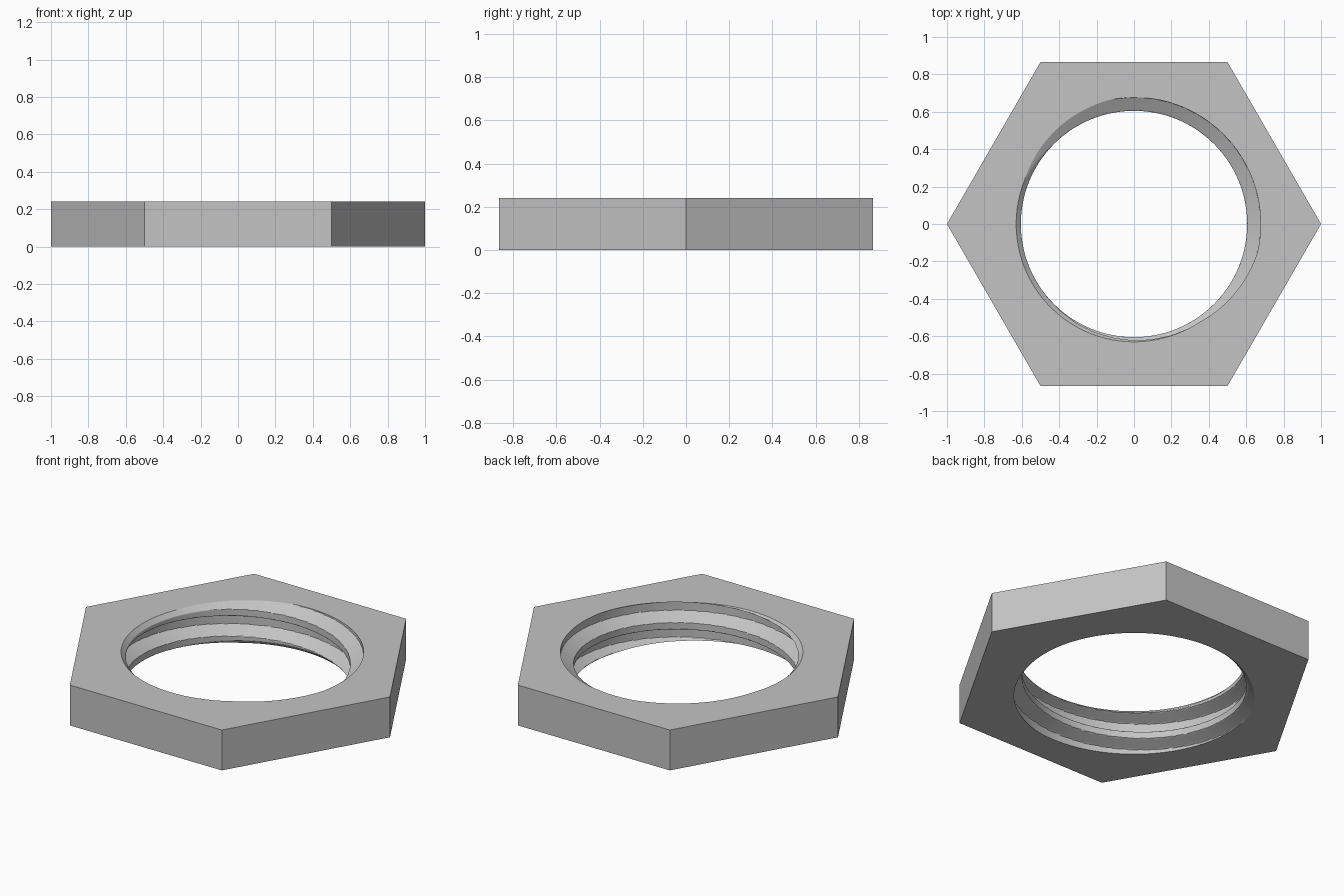
import bpy
import bmesh
import math

cube = bpy.data.objects.get("Cube")
if cube:
    bpy.data.objects.remove(cube, do_unlink=True)

HEIGHT = 0.24
APOTHEM = math.sqrt(3) / 2
CREST, ROOT = 0.605, 0.677
PITCH = 0.16
CHAMFER = 0.63
SEGMENTS, ROWS = 180, 80

steel = bpy.data.materials.new("light grey steel")
steel.use_nodes = True
grey = (0.55, 0.55, 0.55, 1)
steel.diffuse_color = grey
steel.node_tree.nodes["Principled BSDF"].inputs["Base Color"].default_value = grey


def hex_radius(a):
    """Distance from the axis to the hexagon outline."""
    return APOTHEM / math.cos(a % (math.pi / 3) - math.pi / 6)


def thread_radius(a, z):
    """Right-handed trapezoid thread with lightly chamfered mouths."""
    turn = (math.degrees(a) - 100) / 360
    u = (HEIGHT - z + PITCH * turn) % PITCH
    if u < 0.04:
        t = 1 - u / 0.04
    elif u < 0.08:
        t = 0
    else:
        t = min(1, (u - 0.08) / 0.03)
    mouth = CHAMFER - min(z, HEIGHT - z)
    return max(CREST + (ROOT - CREST) * t, mouth)


# Nut: one closed section per angle, hexagon outside and thread inside
bm = bmesh.new()
columns = []
for i in range(SEGMENTS):
    a = math.tau * i / SEGMENTS
    section = [(hex_radius(a), 0), (hex_radius(a), HEIGHT)]
    for j in range(ROWS + 1):
        z = HEIGHT * (1 - j / ROWS)
        section.append((thread_radius(a, z), z))
    columns.append([bm.verts.new((r * math.cos(a), r * math.sin(a), z))
                    for r, z in section])

for i, col in enumerate(columns):
    nxt = columns[(i + 1) % SEGMENTS]
    for j in range(len(col)):
        k = (j + 1) % len(col)
        bm.faces.new((col[j], nxt[j], nxt[k], col[k]))
bmesh.ops.recalc_face_normals(bm, faces=bm.faces)

mesh = bpy.data.meshes.new("hex_nut")
bm.to_mesh(mesh)
bm.free()
mesh.materials.append(steel)
nut = bpy.data.objects.new("hex_nut", mesh)
bpy.context.collection.objects.link(nut)

# Smooth thread, crisp outer edges
bpy.ops.object.select_all(action="DESELECT")
nut.select_set(True)
bpy.context.view_layer.objects.active = nut
bpy.ops.object.shade_smooth_by_angle(angle=math.radians(20))
